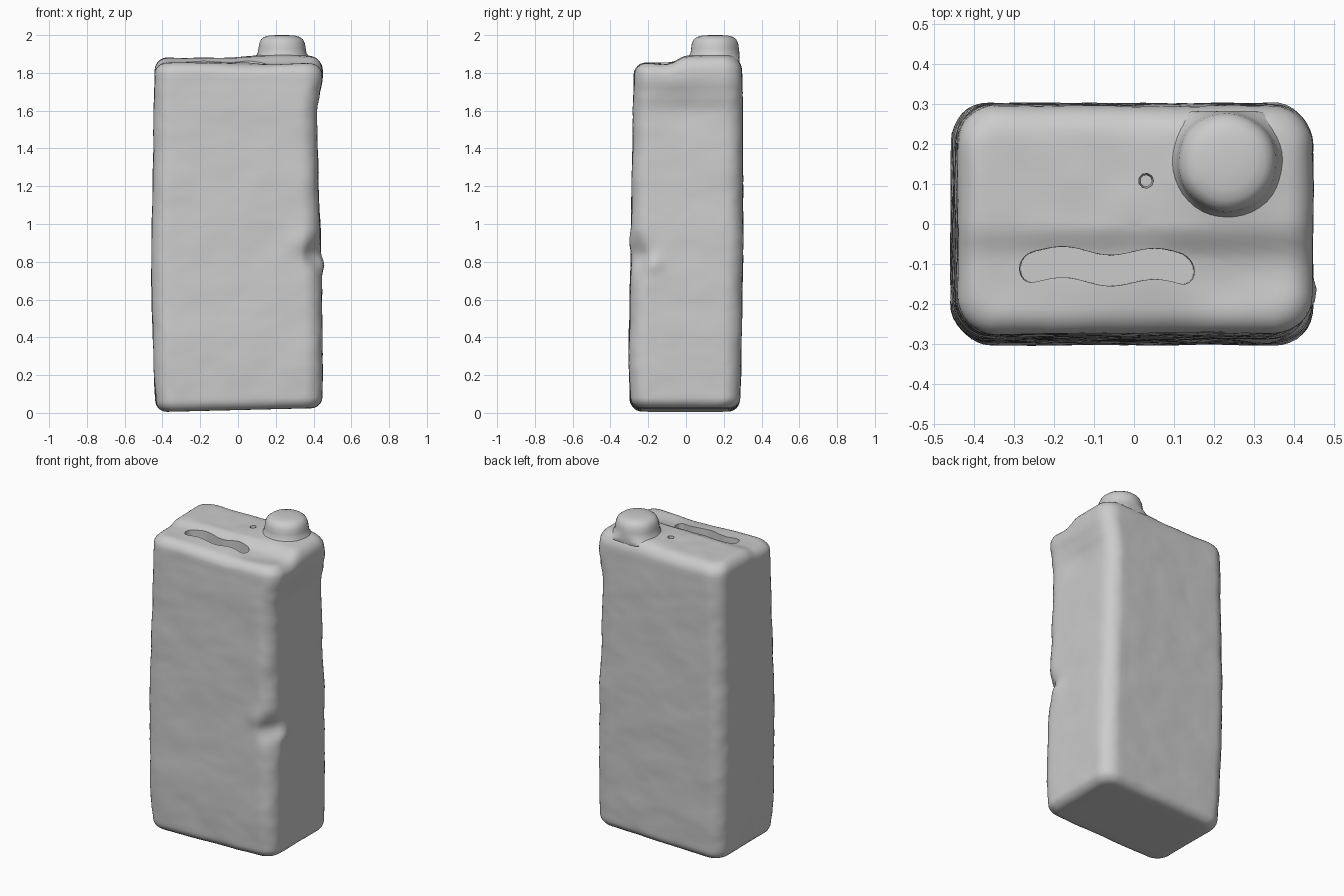
import bpy, bmesh, math
from mathutils import Vector, noise

if "Cube" in bpy.data.objects:
    bpy.data.objects.remove(bpy.data.objects["Cube"])

# Side profile: z, left x, right x, front y, back y
PROFILE = [
    (0.00, -0.435, 0.445, -0.295, 0.285), (0.30, -0.447, 0.447, -0.302, 0.292),
    (0.60, -0.457, 0.445, -0.297, 0.297), (0.90, -0.457, 0.437, -0.290, 0.302),
    (1.20, -0.452, 0.425, -0.287, 0.301), (1.45, -0.447, 0.420, -0.281, 0.300),
    (1.60, -0.445, 0.419, -0.280, 0.300), (1.68, -0.443, 0.432, -0.277, 0.299),
    (1.76, -0.441, 0.447, -0.274, 0.297), (1.90, -0.437, 0.440, -0.270, 0.293)]
CAP_X, CAP_Y = 0.232, 0.155
TOP, EDGE, CORNER = 1.855, 0.06, 0.095


def smooth(a, b, t):
    t = max(0.0, min(1.0, (t - a) / (b - a)))
    return t * t * (3 - 2 * t)


def gauss(d, s):
    return math.exp(-(d / s) ** 2)


def extents(z):
    for a, b in zip(PROFILE, PROFILE[1:]):
        if z <= b[0]:
            t = smooth(a[0], b[0], z)
            return [a[i] + (b[i] - a[i]) * t for i in range(1, 5)]
    return PROFILE[-1][1:]


def rounded_rect(x0, x1, y0, y1, r, arc=8, nx=20, ny=12):
    pts = []
    corners = [(x1 - r, y0 + r, -90, ny), (x1 - r, y1 - r, 0, nx),
               (x0 + r, y1 - r, 90, ny), (x0 + r, y0 + r, 180, nx)]
    for i, (cx, cy, a0, n) in enumerate(corners):
        for k in range(arc + 1):
            a = math.radians(a0 + 90 * k / arc)
            pts.append(Vector((cx + r * math.cos(a), cy + r * math.sin(a))))
        nxt = corners[(i + 1) % 4]
        a = math.radians(nxt[2])
        end = Vector((nxt[0] + r * math.cos(a), nxt[1] + r * math.sin(a)))
        start = pts[-1].copy()
        pts += [start.lerp(end, k / n) for k in range(1, n)]
    return pts


def loft(name, rings):
    bm = bmesh.new()
    loops = [[bm.verts.new(p) for p in ring] for ring in rings]
    for a, b in zip(loops, loops[1:]):
        for i in range(len(a)):
            j = (i + 1) % len(a)
            bm.faces.new((a[i], a[j], b[j], b[i]))
    bm.faces.new(loops[0][::-1])
    bm.faces.new(loops[-1])
    bmesh.ops.recalc_face_normals(bm, faces=bm.faces)
    me = bpy.data.meshes.new(name)
    bm.to_mesh(me)
    bm.free()
    ob = bpy.data.objects.new(name, me)
    bpy.context.collection.objects.link(ob)
    return ob


def top_offset(x, y):
    # raised handle ridge behind the finger slot, swelling around the spout
    ridge = 0.024 * smooth(-0.09, 0.0, y) * (1 - 0.4 * smooth(0.2, 0.3, y))
    trough = -0.012 * gauss(y + 0.12, 0.07) * smooth(-0.4, -0.25, x) * smooth(0.4, 0.2, -x + 0.4)
    spout = 0.028 * gauss(math.hypot(x - CAP_X, y - CAP_Y), 0.17)
    return ridge + trough + spout - 0.012 * gauss(x - 0.1, 0.2) * smooth(-0.1, -0.25, y)


def weather(p):
    # lumpy moulded surface, corner dent and torn lip
    n = noise.noise(p * 6) * 0.004 + noise.noise(p * 19) * 0.002
    out = Vector((p.x / 0.45, p.y / 0.3, 0))
    q = p + out * n
    dent = gauss((p - Vector((0.41, -0.26, 0.84))).length, 0.075)
    q += Vector((-0.032, 0.022, 0)) * dent
    q.x += 0.022 * gauss((p - Vector((0.44, -0.18, 0.79))).length, 0.045)
    q.y -= 0.012 * gauss((p - Vector((0.33, -0.29, 0.90))).length, 0.06)
    q.x -= 0.012 * gauss(p.z - 1.6, 0.1) * gauss(p.y, 0.14) * (p.x > 0.35)
    return q


# Canister body: bottom rings, walls, rounded shoulder, top rings
levels = [(0.0, EDGE, s) for s in (0.05, 0.3, 0.55, 0.8)]
arc = [math.radians(15 * k) for k in range(7)]
levels += [(EDGE * (1 - math.cos(a)), EDGE * (1 - math.sin(a)), 1) for a in arc]
levels += [(EDGE + (TOP - 2 * EDGE) * k / 70, 0, 1) for k in range(1, 70)]
levels += [(TOP - EDGE * (1 - math.sin(a)), EDGE * (1 - math.cos(a)), 1) for a in arc]
levels += [(TOP, EDGE, 1 - k / 18) for k in range(1, 18)]
rings = []
for z, inset, s in levels:
    x0, x1, y0, y1 = extents(z)
    ring = []
    for p in rounded_rect(x0 + inset, x1 - inset, y0 + inset, y1 - inset,
                          CORNER - inset * 0.6):
        x, y = p * s
        h = z + top_offset(x, y) * smooth(TOP - 0.16, TOP, z)
        h += (0.004 + 0.022 * (x + 0.45) / 0.9) * (1 - smooth(0, 0.3, z))
        h += noise.noise(Vector((x * 9, y * 9, 3))) * 0.004 * (z > 1.8)
        ring.append(weather(Vector((x, y, h))))
    rings.append(ring)
body = loft("canister_body", rings)


def cutter(name, pts, z0, z1, taper):
    c = sum(pts, Vector((0, 0))) / len(pts)
    return loft(name, [[(*(c + (p - c) * t), z) for p in pts]
                       for z, t in ((z0, taper), (z1, 1))])


# Finger slot and small vent hole in the top
slot = [p + Vector((0, 0.010 * math.sin(p.x * 26) - 0.02 * p.x))
        for p in rounded_rect(-0.295, 0.16, -0.148, -0.068, 0.038, 6, 24, 2)]
vent = [Vector((0.03 + 0.03 * math.cos(a), 0.108 + 0.03 * math.sin(a)))
        for a in (math.tau * k / 9 for k in range(9))]
cutters = [cutter("slot_cutter", slot, 1.79, 2.1, 0.95),
           cutter("vent_cutter", vent, 1.81, 2.1, 0.5)]
for c in cutters:
    m = body.modifiers.new(c.name, 'BOOLEAN')
    m.operation, m.solver, m.object = 'DIFFERENCE', 'EXACT', c
    bpy.context.view_layer.objects.active = body
    body.select_set(True)
    bpy.ops.object.modifier_apply(modifier=m.name)
for c in cutters:
    bpy.data.objects.remove(c, do_unlink=True)

# Spout cap: flared base blending into the shoulder, rounded lid
cap_profile = [(0.125, 1.82), (0.155, 1.865), (0.143, 1.885), (0.130, 1.905), (0.126, 1.93),
               (0.122, 1.955), (0.112, 1.977), (0.095, 1.990), (0.07, 1.997), (0.03, 2.0)]
cap_rings = []
for r, z in cap_profile:
    ring = []
    for k in range(40):
        a = math.tau * k / 40
        w = r * (1 + 0.035 * noise.noise(Vector((math.cos(a) * 1.5, math.sin(a) * 1.5, z * 6))))
        y = min(CAP_Y + w * math.sin(a), 0.283)
        ring.append((CAP_X + w * math.cos(a), y, z))
    cap_rings.append(ring)
cap = loft("spout_cap", cap_rings)

# Smooth shading, keeping cut edges sharp
for ob in (body, cap):
    bpy.ops.object.select_all(action='DESELECT')
    ob.select_set(True)
    bpy.context.view_layer.objects.active = ob
    bpy.ops.object.shade_smooth_by_angle(angle=math.radians(40))
